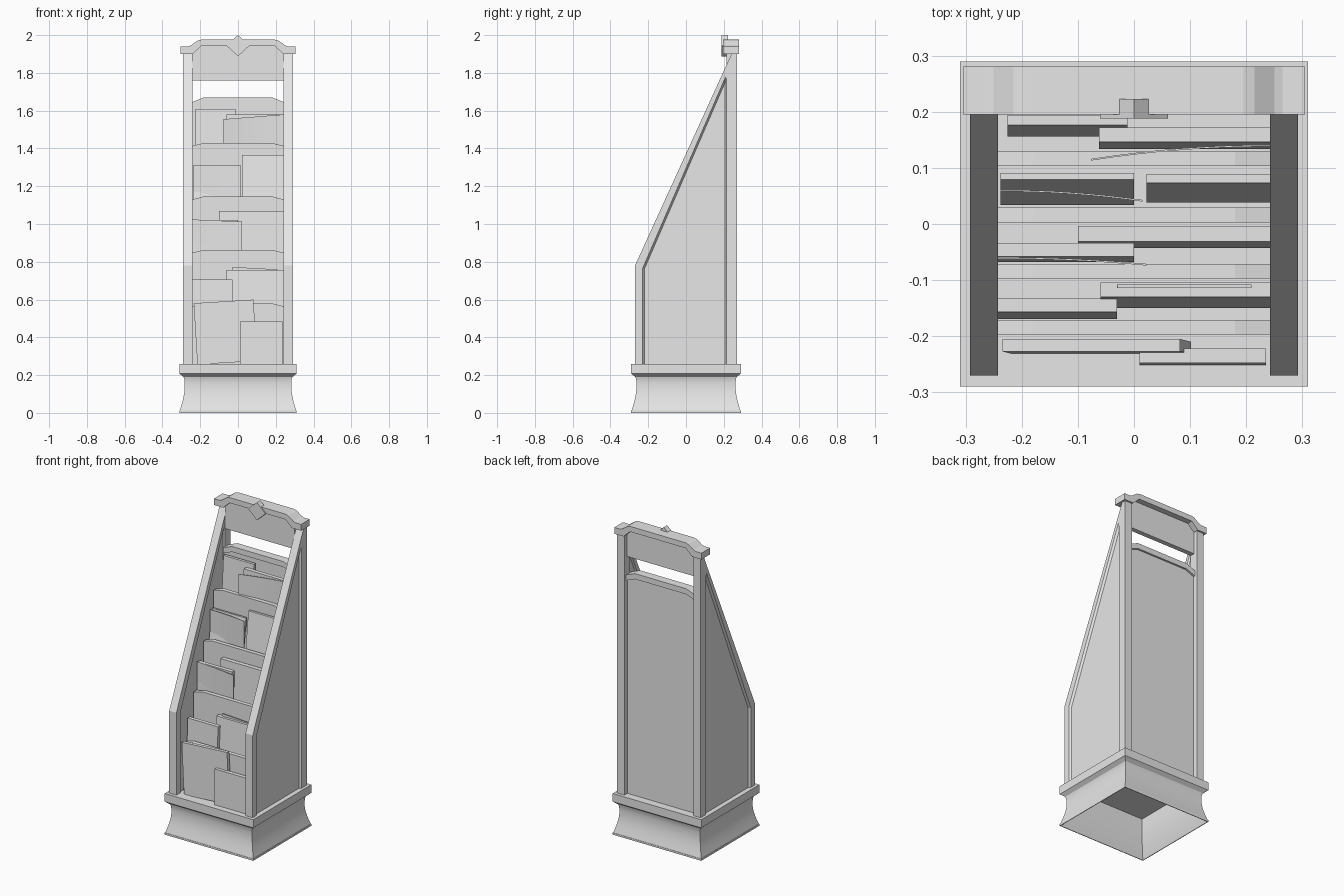
import bpy, bmesh, math
from mathutils import Matrix, Vector

cube = bpy.data.objects.get("Cube")
if cube:
    bpy.data.objects.remove(cube, do_unlink=True)

grey = bpy.data.materials.new("plain_grey")
grey.use_nodes = True
grey.diffuse_color = (0.8, 0.8, 0.8, 1)
grey.node_tree.nodes["Principled BSDF"].inputs["Base Color"].default_value = (0.8, 0.8, 0.8, 1)


def finish(name, bm):
    bmesh.ops.recalc_face_normals(bm, faces=bm.faces)
    mesh = bpy.data.meshes.new(name)
    bm.to_mesh(mesh)
    bm.free()
    mesh.materials.append(grey)
    obj = bpy.data.objects.new(name, mesh)
    bpy.context.collection.objects.link(obj)
    return obj


def loft(name, loops, cap=True):
    """Skin a list of equal-length closed loops."""
    bm = bmesh.new()
    rings = [[bm.verts.new(p) for p in loop] for loop in loops]
    n = len(rings[0])
    for a, b in zip(rings, rings[1:]):
        for i in range(n):
            j = (i + 1) % n
            bm.faces.new((a[i], a[j], b[j], b[i]))
    if cap:
        bm.faces.new(rings[0])
        bm.faces.new(rings[-1])
    return finish(name, bm)


def plate(name, outline, y0, y1):
    """Extrude an x-z outline along y."""
    return loft(name, [[(x, y, z) for x, z in outline] for y in (y0, y1)])


def arched(top, bottom, half=0.243, drop=0.025, flat=0.18):
    return [(-half, bottom), (half, bottom), (half, top - drop),
            (flat, top), (-flat, top), (-half, top - drop)]


def smooth(obj):
    bpy.ops.object.select_all(action='DESELECT')
    bpy.context.view_layer.objects.active = obj
    obj.select_set(True)
    bpy.ops.object.shade_smooth_by_angle(angle=math.radians(30))


# Hollow plinth with a coved moulding
cove = [(0, 0.012), (0.012, 0.012)]
for i in range(9):
    t = i / 8
    cove.append((0.012 + 0.165 * t, 0.01 - 0.026 * math.sin(t * math.pi * 0.62)))
cove += [(0.19, -0.010), (0.208, 0.012), (0.26, 0.012)]
inside = [(0.24, -0.03), (0.2, -0.03), (0.1, -0.028), (0, 0.008)]


def rect(z, out):
    x, y = 0.298 + out, 0.278 + out
    return [(-x, -y, z), (x, -y, z), (x, y, z), (-x, y, z)]


loops = [rect(z, o) for z, o in [(0.26, -0.2)] + cove[::-1]] + [rect(z, o) for z, o in inside[::-1]]
smooth(loft("plinth", loops))

# Side frames with a sunken panel on both faces
outer = [(-0.27, 0.25), (-0.27, 0.78), (0.243, 1.905), (0.27, 1.905), (0.27, 0.25)]
rim = [(-0.23, 0.255), (-0.23, 0.765), (0.21, 1.78), (0.215, 1.78), (0.215, 0.255)]
sunk = [(-0.22, 0.258), (-0.22, 0.762), (0.203, 1.74), (0.207, 1.74), (0.207, 0.258)]
for side, name in ((1, "left_side_frame"), (-1, "right_side_frame")):
    steps = [(sunk, 0.25), (rim, 0.242), (outer, 0.242),
             (outer, 0.292), (rim, 0.292), (sunk, 0.28)]
    loft(name, [[(side * x, y, z) for y, z in pts] for pts, x in steps])

# Back panel, its cap and the header board
plate("back_panel", arched(1.64, 0.25), 0.205, 0.24)
cap = [(-0.243, 1.61), (-0.18, 1.635), (0.18, 1.635), (0.243, 1.61),
       (0.243, 1.645), (0.18, 1.67), (-0.18, 1.67), (-0.243, 1.645)]
plate("back_panel_cap", cap, 0.198, 0.252)
plate("header_board", arched(1.95, 1.76, drop=0.04, flat=0.19), 0.215, 0.245)

# Arched crown: one half outline mirrored
half = [(0.305, 1.9), (0.305, 1.94), (0.265, 1.94), (0.25, 1.945), (0.215, 1.97), (0.195, 1.976)]
under = [(0.195, 1.942), (0.24, 1.9)]
right_half = under + half
plate("crown", right_half + [(-x, z) for x, z in right_half[::-1]], 0.195, 0.281)
d = 0.056
plate("crown_diamond", [(0, 1.944 - d), (d + 0.005, 1.944), (0, 1.944 + d), (-d - 0.005, 1.944)],
      0.188, 0.223)

# Stepped pocket dividers
for i in range(4):
    plate("pocket_divider_%d" % (i + 1), arched(0.58 + 0.283 * i, 0.25, drop=0.016),
          -0.197 + 0.1 * i, -0.171 + 0.1 * i)


def magazine(name, x0, x1, y, top, height=0.3, lean=0.02, thick=0.018, roll=0):
    """Leaning booklet: y is the front of its top edge, lean the offset of its foot."""
    obj = plate(name, [(x0, top - height), (x1, top - height), (x1, top), (x0, top)], y, y + thick)
    pivot = Vector(((x0 + x1) / 2, y, top))
    spin = Matrix.Rotation(math.radians(roll), 4, 'Y')
    shear = Matrix.Identity(4)
    shear[1][2] = lean / height
    obj.data.transform(Matrix.Translation(pivot) @ shear @ spin @ Matrix.Translation(-pivot))


def curled_cover(name, x0, x1, y, bend, z0, z1, sag):
    """Thin cover, held at x0 and curling forward towards x1."""
    def ring(t):
        x, yy, top = x0 + (x1 - x0) * t, y - bend * t * t, z1 - sag * t
        return [(x, yy, z0), (x, yy + 0.003, z0), (x, yy + 0.003, top), (x, yy, top)]
    smooth(loft(name, [ring(i / 8) for i in range(9)]))


# Magazines, two in each tier
magazine("magazine_top_left", -0.225, -0.012, 0.176, 1.61)
magazine("magazine_top_right", -0.062, 0.242, 0.146, 1.58, lean=0.012, thick=0.026)
curled_cover("cover_top_right", 0.242, -0.077, 0.138, 0.025, 1.3, 1.58, 0.025)
magazine("magazine_upper_left", -0.238, 0.0, 0.079, 1.31, lean=0.045, thick=0.012)
magazine("magazine_upper_right", 0.022, 0.242, 0.073, 1.365, lean=0.035, thick=0.016)
curled_cover("cover_upper_left", -0.238, 0.015, 0.058, 0.018, 1.05, 1.31, 0.0)
magazine("magazine_middle_right", -0.1, 0.242, -0.031, 1.07, lean=0.012, thick=0.027)
magazine("magazine_middle_left", -0.242, 0.0, -0.058, 1.022, lean=0.01, thick=0.024)
curled_cover("cover_middle_left", -0.242, 0.022, -0.062, 0.012, 0.75, 1.024, 0.012)
magazine("magazine_lower_right", -0.06, 0.242, -0.13, 0.757, lean=0.02, thick=0.026)
magazine("magazine_lower_right_inner", -0.03, 0.21, -0.114, 0.766, lean=0.01, thick=0.006, roll=3)
magazine("magazine_lower_left", -0.242, -0.03, -0.157, 0.705, lean=0.012, thick=0.024)
magazine("magazine_front_left", -0.235, 0.082, -0.227, 0.59, height=0.325, lean=0.005, thick=0.022, roll=-3.5)
magazine("magazine_front_right", 0.01, 0.235, -0.248, 0.485, height=0.23, lean=0.003, thick=0.026)
